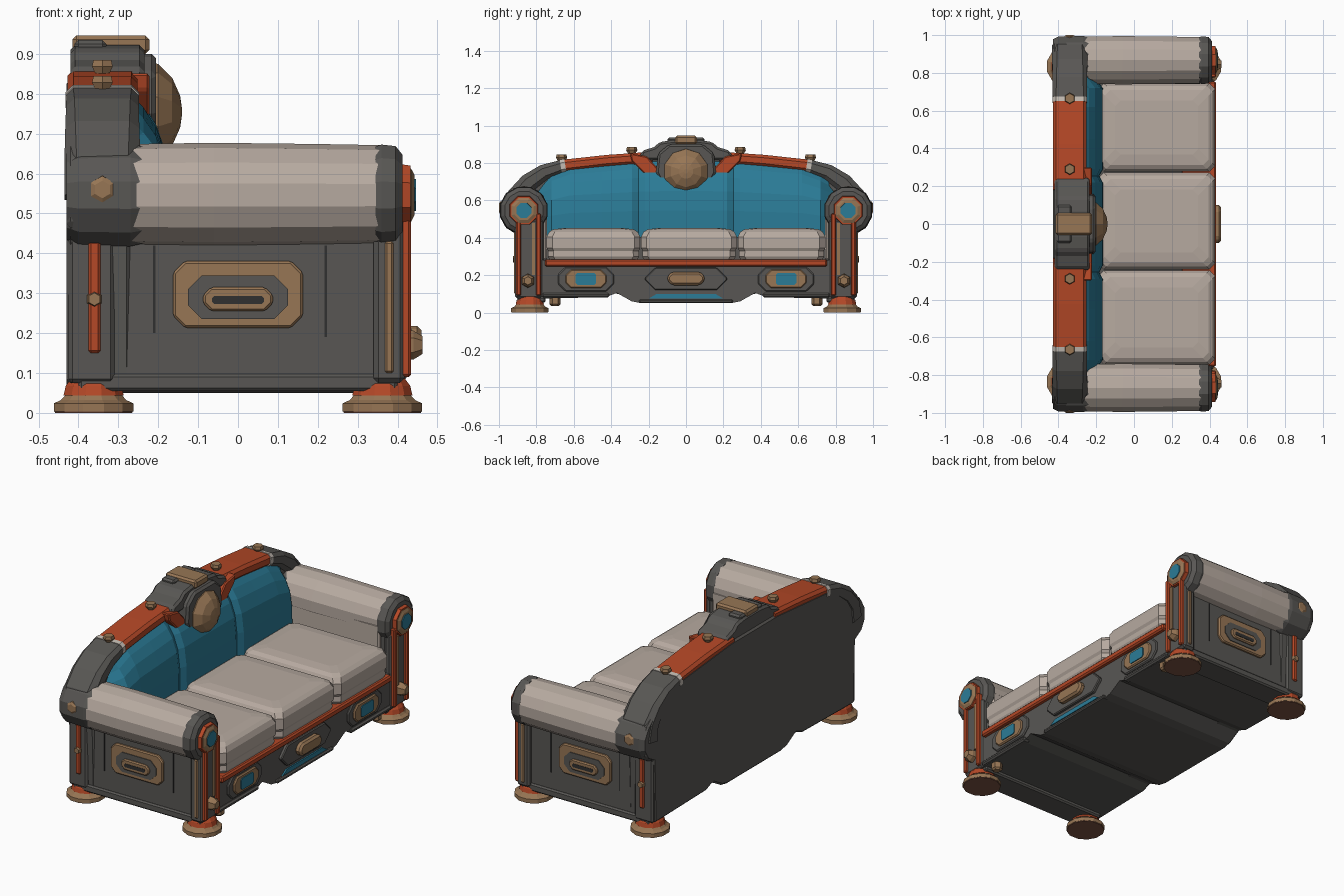
import bpy, bmesh, math


def material(name, rgb):
    m = bpy.data.materials.new(name)
    m.diffuse_color = (*rgb, 1)
    return m


GREY = material("dark grey frame", (0.098, 0.094, 0.088))
DARK = material("near black groove", (0.03, 0.03, 0.03))
RED = material("rust orange trim", (0.46, 0.065, 0.02))
TEAL = material("teal fabric", (0.024, 0.20, 0.31))
CREAM = material("warm beige fabric", (0.47, 0.40, 0.35))
TAN = material("bronze tan metal", (0.31, 0.18, 0.09))
BROWN = material("brown sole", (0.2, 0.085, 0.055))
PALE = material("pale band", (0.55, 0.50, 0.45))


def loft(name, rings, mat, bevel=0, cap=True):
    """Join equal-length rings of points into one skin."""
    bm = bmesh.new()
    vs = [[bm.verts.new(p) for p in r] for r in rings]
    n = len(rings[0])
    for a, b in zip(vs, vs[1:]):
        for i in range(n):
            j = (i + 1) % n
            bm.faces.new((a[i], a[j], b[j], b[i]))
    if cap:
        bm.faces.new(vs[0][::-1])
        bm.faces.new(vs[-1])
    bmesh.ops.recalc_face_normals(bm, faces=bm.faces[:])
    me = bpy.data.meshes.new(name)
    bm.to_mesh(me)
    bm.free()
    me.materials.append(mat)
    ob = bpy.data.objects.new(name, me)
    bpy.context.collection.objects.link(ob)
    if bevel:
        md = ob.modifiers.new("bevel", 'BEVEL')
        md.width = bevel
        md.segments = 1
    return ob


def place(axis, d, u, v):
    return {'x': (d, u, v), 'y': (u, d, v), 'z': (u, v, d)}[axis]


def extrude(name, poly, axis, a, b, mat, bevel=0):
    return loft(name, [[place(axis, d, u, v) for u, v in poly] for d in (a, b)], mat, bevel)


def lathe(name, axis, u0, v0, prof, mat, sides=10):
    """Rings of (distance along axis, radius)."""
    ang = [2 * math.pi * (i + 0.5) / sides for i in range(sides)]
    return loft(name, [[place(axis, d, u0 + r * math.cos(t), v0 + r * math.sin(t)) for t in ang]
                       for d, r in prof], mat)


def box(name, x0, x1, y0, y1, z0, z1, mat, bevel=0):
    return extrude(name, [(x0, y0), (x1, y0), (x1, y1), (x0, y1)], 'z', z0, z1, mat, bevel)


def octo(cu, cv, w, h, c):
    """Rectangle with clipped corners, half sizes w and h."""
    return [(cu + a, cv + b) for a, b in ((w, h - c), (w - c, h), (c - w, h), (-w, h - c),
                                          (-w, c - h), (c - w, -h), (w - c, -h), (w, c - h))]


def both(half):
    """Mirror a half outline (y >= 0, running from the middle out) into a full one."""
    return half + [(-y, z) for y, z in reversed(half)]


# ---- base and back shell share a stepped lower edge
lower = [(0.24, 0.05), (0.29, 0.06), (0.37, 0.105), (0.43, 0.082), (0.80, 0.075)]
extrude("base", both(lower + [(0.80, 0.28)]), 'x', -0.41, 0.41, GREY)
extrude("back_panel", both(lower + [(0.89, 0.075), (0.90, 0.43), (0.965, 0.47), (0.985, 0.56), (0.95, 0.64),
                                    (0.87, 0.705), (0.78, 0.76), (0.65, 0.795), (0.2, 0.835)]),
        'x', -0.43, -0.27, GREY, 0.01)

# ---- seat cushions, soft stacked outlines
for i, (y0, y1) in enumerate(((-0.745, -0.245), (-0.24, 0.272), (0.277, 0.745))):
    rings = []
    for z, s in ((0.275, 0.02), (0.30, 0.006), (0.33, 0.008), (0.345, 0.0), (0.405, 0.0),
                 (0.432, 0.014), (0.445, 0.035), (0.452, 0.09)):
        rings.append([(x, y, z) for x, y in octo(0.12, (y0 + y1) / 2, 0.31 - s, (y1 - y0) / 2 - s, 0.03)])
    loft("seat_cushion_%d" % (i + 1), rings, CREAM)

# ---- teal back upholstery: curved sheet with vertical seams
ys = [-0.84, -0.79, -0.72, -0.62, -0.45, -0.29, -0.255, -0.22, -0.1,
      0.1, 0.22, 0.255, 0.29, 0.45, 0.62, 0.72, 0.79, 0.84]


def back_point(y, t):
    a = abs(y)
    top = 0.815 - 0.09 * max(0, a - 0.2) - 0.45 * max(0, a - 0.65)
    x = -0.165 - 0.11 * t ** 4 - 0.75 * max(0, a - 0.72)
    if abs(a - 0.255) < 0.01:
        x -= 0.018
    return (max(x, -0.29), y, 0.40 + (top - 0.40) * t)


ts = (0, 0.35, 0.6, 0.78, 0.9, 1)
rings = [[back_point(y, t) for t in ts] + [(-0.3, y, back_point(y, 1)[2]), (-0.3, y, 0.4)] for y in ys]
loft("back_upholstery", rings, TEAL)


# ---- top rail pieces swept along the back
def rail(name, pts, s, mat):
    rings = []
    for i, (y, z, h, w) in enumerate(pts):
        p, q = pts[max(i - 1, 0)], pts[min(i + 1, len(pts) - 1)]
        dy, dz = q[0] - p[0], q[1] - p[1]
        k = math.hypot(dy, dz)
        ny, nz = -dz / k, dy / k
        rings.append([(-0.34 + u, s * (y + ny * v), z + nz * v) for u, v in octo(0, 0, w, h, h * 0.5)])
    loft(name, rings, mat)


for s, side in ((1, "left"), (-1, "right")):
    def nm(part):
        return part + "_" + side

    def ybox(part, x0, x1, y0, y1, z0, z1, mat, bevel=0):
        return box(nm(part), x0, x1, s * y0, s * y1, z0, z1, mat, bevel)

    rail(nm("red_rail"), [(0.18, 0.83, 0.03, 0.088), (0.42, 0.812, 0.031, 0.088), (0.65, 0.786, 0.032, 0.088)], s, RED)
    rail(nm("pale_band"), [(0.645, 0.786, 0.036, 0.092), (0.67, 0.782, 0.036, 0.092)], s, PALE)
    rail(nm("grey_rail"), [(0.66, 0.783, 0.034, 0.09), (0.76, 0.75, 0.042, 0.091), (0.84, 0.695, 0.05, 0.093),
                           (0.895, 0.625, 0.06, 0.095), (0.91, 0.54, 0.07, 0.095)], s, GREY)
    # arm: rolled top, caps, body
    cy, cz = s * 0.867, 0.546
    lathe(nm("arm_roll"), 'x', cy, cz, [(-0.27, 0.128), (-0.06, 0.131), (0.2, 0.128), (0.365, 0.125)], CREAM, 14)
    lathe(nm("arm_front_cap"), 'x', cy, cz, [(0.345, 0.126), (0.36, 0.131), (0.395, 0.127), (0.412, 0.105)], GREY, 12)
    lathe(nm("arm_back_cap"), 'x', cy, cz, [(-0.43, 0.115), (-0.40, 0.13), (-0.27, 0.133), (-0.24, 0.126)], GREY, 12)
    ybox("arm_inner_pad", -0.27, 0.36, 0.742, 0.80, 0.28, 0.55, CREAM, 0.01)
    ybox("arm_body", -0.42, 0.395, 0.76, 0.89, 0.08, 0.5, GREY, 0.012)
    ybox("arm_plinth", -0.40, 0.40, 0.75, 0.9, 0.055, 0.098, GREY, 0.008)
    # front medallion
    lathe(nm("medallion_red"), 'x', cy, cz, [(0.40, 0.085), (0.432, 0.08)], RED, 8)
    lathe(nm("medallion_tan"), 'x', cy, cz, [(0.42, 0.072), (0.434, 0.072), (0.442, 0.055)], TAN, 8)
    lathe(nm("medallion_teal"), 'x', cy, cz, [(0.43, 0.046), (0.446, 0.043)], TEAL, 8)
    # front post with red strips
    ybox("front_post", 0.34, 0.418, 0.765, 0.915, 0.075, 0.5, GREY, 0.012)
    ybox("front_strip_inner", 0.40, 0.434, 0.775, 0.802, 0.09, 0.53, RED, 0.006)
    ybox("front_strip_outer", 0.40, 0.434, 0.882, 0.908, 0.09, 0.5, RED, 0.006)
    ybox("front_strip_tan", 0.40, 0.426, 0.808, 0.824, 0.2, 0.48, TAN)
    lathe(nm("front_post_bolt"), 'x', s * 0.845, 0.17, [(0.40, 0.04), (0.44, 0.036), (0.463, 0.022)], TAN, 6)
    # side strips near both corners
    ybox("back_post", -0.425, -0.31, 0.8, 0.905, 0.075, 0.45, GREY, 0.01)
    ybox("back_side_strip", -0.375, -0.345, 0.89, 0.915, 0.15, 0.43, RED, 0.006)
    ybox("front_side_strip", 0.368, 0.39, 0.89, 0.92, 0.1, 0.43, TAN, 0.005)
    lathe(nm("back_strip_bolt"), 'y', -0.36, 0.285, [(s * 0.9, 0.022), (s * 0.925, 0.016)], TAN, 6)
    lathe(nm("roll_bolt"), 'y', -0.34, 0.56, [(s * 0.97, 0.036), (s * 0.993, 0.034), (s * 1.0, 0.022)], TAN, 6)
    # side plaque and panel grooves
    extrude(nm("plaque_frame"), octo(0, 0.297, 0.163, 0.084, 0.03), 'y', s * 0.88, s * 0.905, TAN, 0.006)
    extrude(nm("plaque_field"), octo(0, 0.29, 0.125, 0.055, 0.035), 'y', s * 0.9, s * 0.909, GREY)
    extrude(nm("plaque_bar"), octo(0, 0.285, 0.088, 0.03, 0.02), 'y', s * 0.9, s * 0.92, TAN, 0.006)
    extrude(nm("plaque_slot"), octo(0, 0.283, 0.065, 0.01, 0.006), 'y', s * 0.91, s * 0.922, DARK)
    for k, (x, z0) in enumerate(((-0.21, 0.2), (0.22, 0.19))):
        ybox("groove_%d" % k, x - 0.003, x + 0.003, 0.885, 0.892, z0, 0.42, DARK)
    # feet
    for x, end in ((0.362, "front"), (-0.362, "back")):
        fy = s * 0.835
        lathe(nm(end + "_foot"), 'z', x, fy, [(0.003, 0.103), (0.024, 0.103), (0.032, 0.085), (0.046, 0.072)], TAN, 12)
        lathe(nm(end + "_foot_sole"), 'z', x, fy, [(0, 0.1), (0.006, 0.102)], BROWN, 12)
        lathe(nm(end + "_foot_collar"), 'z', x, fy, [(0.044, 0.078), (0.068, 0.072), (0.09, 0.055)], RED, 12)
    lathe(nm("under_bolt"), 'z', 0.37, s * 0.70, [(0.035, 0.02), (0.045, 0.03), (0.08, 0.03)], TAN, 6)
    # rail studs
    for y, z in ((0.29, 0.85), (0.665, 0.81)):
        lathe(nm("rail_stud_%d" % (y * 100)), 'z', -0.34, s * y, [(z, 0.02), (z + 0.018, 0.03), (z + 0.034, 0.026)], TAN, 6)
    # red collar framing the crest
    extrude(nm("crest_collar"), [(s * y, z) for y, z in ((0.30, 0.852), (0.29, 0.81), (0.215, 0.735), (0.13, 0.725),
                                                        (0.15, 0.77), (0.21, 0.835))], 'x', -0.27, -0.222, RED, 0.006)
    # apron plaques
    extrude(nm("apron_frame"), octo(s * 0.535, 0.178, 0.15, 0.065, 0.04), 'x', 0.40, 0.42, GREY, 0.006)
    extrude(nm("apron_tan"), octo(s * 0.535, 0.18, 0.11, 0.05, 0.03), 'x', 0.41, 0.43, TAN, 0.006)
    extrude(nm("apron_teal"), octo(s * 0.535, 0.18, 0.055, 0.032, 0.01), 'x', 0.42, 0.435, TEAL)
    ybox("apron_lip", 0.38, 0.422, 0.41, 0.77, 0.08, 0.105, GREY, 0.008)

# ---- apron rail and centre plaque
box("apron_red_rail", 0.25, 0.434, -0.755, 0.755, 0.247, 0.284, RED, 0.008)
extrude("centre_frame", octo(0, 0.18, 0.22, 0.06, 0.055), 'x', 0.40, 0.428, GREY, 0.008)
extrude("centre_plaque", octo(0, 0.182, 0.1, 0.036, 0.025), 'x', 0.42, 0.46, TAN, 0.012)
box("centre_lip", 0.38, 0.424, -0.25, 0.25, 0.05, 0.07, GREY, 0.006)
extrude("centre_teal_strip", [(-0.16, 0.098), (0.16, 0.098), (0.2, 0.074), (-0.2, 0.074)], 'x', 0.40, 0.418, TEAL)

# ---- crest: shell, shield, dome and cap block
extrude("crest_shell", both([(0.255, 0.815), (0.235, 0.865), (0.17, 0.885), (0.14, 0.912), (0.07, 0.922)]),
        'x', -0.42, -0.235, GREY, 0.012)
extrude("crest_shield", both([(0.05, 0.615), (0.12, 0.66), (0.16, 0.75), (0.15, 0.85), (0.09, 0.9)]),
        'x', -0.27, -0.205, GREY, 0.012)
lathe("crest_dome", 'x', 0, 0.755, [(-0.23, 0.122), (-0.20, 0.12), (-0.165, 0.085), (-0.145, 0.04), (-0.141, 0.012)], TAN, 10)
extrude("crest_dome_tip", [(-0.07, 0.67), (0.07, 0.67), (0.025, 0.625), (-0.025, 0.625)], 'x', -0.23, -0.19, TAN, 0.006)
box("crest_cap", -0.415, -0.222, -0.058, 0.058, 0.9, 0.946, TAN, 0.01)
box("crest_back_block", -0.41, -0.33, -0.1, 0.1, 0.9, 0.935, GREY, 0.01)
